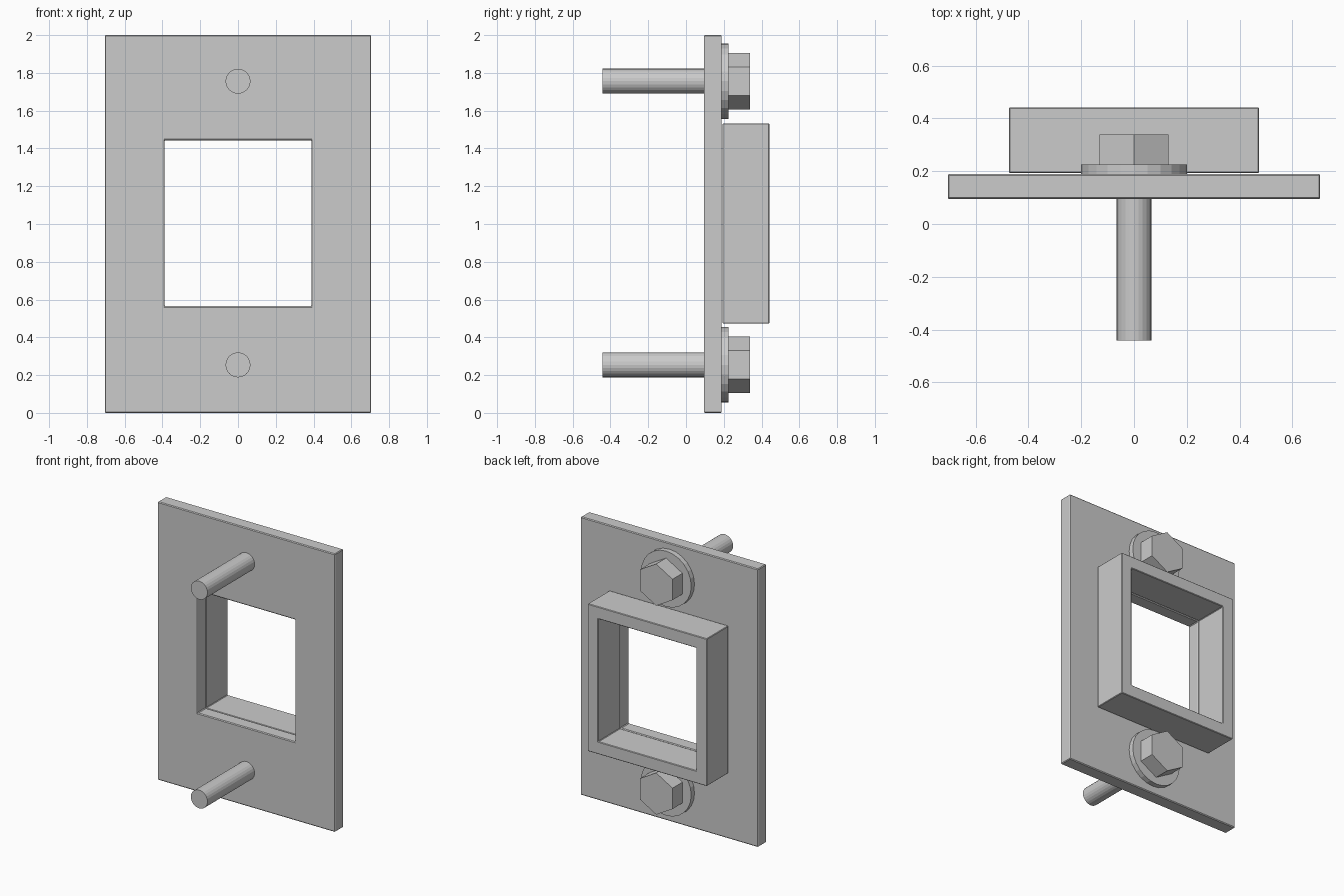
import bpy, bmesh, math
from mathutils import Matrix

if "Cube" in bpy.data.objects:
    bpy.data.objects.remove(bpy.data.objects["Cube"])


def finish(name, bm):
    bmesh.ops.recalc_face_normals(bm, faces=bm.faces)
    mesh = bpy.data.meshes.new(name)
    bm.to_mesh(mesh)
    bm.free()
    obj = bpy.data.objects.new(name, mesh)
    bpy.context.collection.objects.link(obj)
    return obj


def window_ring(name, outer, inner, y0, y1, bevel):
    """Rectangular ring; outer and inner are (half width, z low, z high)."""
    bm = bmesh.new()

    def loop(rect, y):
        w, lo, hi = rect
        return [bm.verts.new((x, y, z))
                for x, z in ((-w, lo), (w, lo), (w, hi), (-w, hi))]

    loops = [loop(outer, y0), loop(outer, y1), loop(inner, y1), loop(inner, y0)]
    for k in range(4):
        a, b = loops[k], loops[(k + 1) % 4]
        for i in range(4):
            j = (i + 1) % 4
            bm.faces.new((a[i], a[j], b[j], b[i]))
    obj = finish(name, bm)
    mod = obj.modifiers.new("edge_bevel", 'BEVEL')
    mod.width = bevel
    mod.segments = 1
    mod.limit_method = 'ANGLE'
    mod.angle_limit = math.radians(60)
    return obj


def rod(name, sides, radius, y0, y1, z):
    """Prism along y with one corner pointing straight up."""
    bm = bmesh.new()
    place = (Matrix.Translation((0, (y0 + y1) / 2, z))
             @ Matrix.Rotation(math.pi / 2, 4, 'X'))
    bmesh.ops.create_cone(bm, cap_ends=True, segments=sides, radius1=radius,
                          radius2=radius, depth=y1 - y0, matrix=place)
    # turn about the rod axis so that the highest vertex sits at the top
    top = max(bm.verts, key=lambda v: v.co.z).co
    turn = math.atan2(top.x, top.z - z)
    bmesh.ops.rotate(bm, verts=bm.verts, cent=(0, 0, z),
                     matrix=Matrix.Rotation(-turn, 3, 'Y'))
    return finish(name, bm)


# mounting plate with its window
window_ring("mounting_plate", (0.705, 0.005, 2.0), (0.388, 0.565, 1.443),
            0.0945, 0.189, 0.005)
bpy.data.objects["mounting_plate"].data.vertices.update()
for v in bpy.data.objects["mounting_plate"].data.vertices:
    if v.co.z < 0.01:
        v.co.z = 0.0

# raised collar around the window on the back
window_ring("window_collar", (0.474, 0.473, 1.533), (0.39, 0.563, 1.445),
            0.193, 0.441, 0.004)

# upper and lower bolts: shaft, washer and hex head
for label, z in (("lower", 0.254), ("upper", 1.756)):
    rod(label + "_bolt_shaft", 24, 0.066, -0.441, 0.2, z)
    rod(label + "_washer", 24, 0.2, 0.188, 0.226, z)
    rod(label + "_bolt_head", 6, 0.15, 0.224, 0.339, z)
